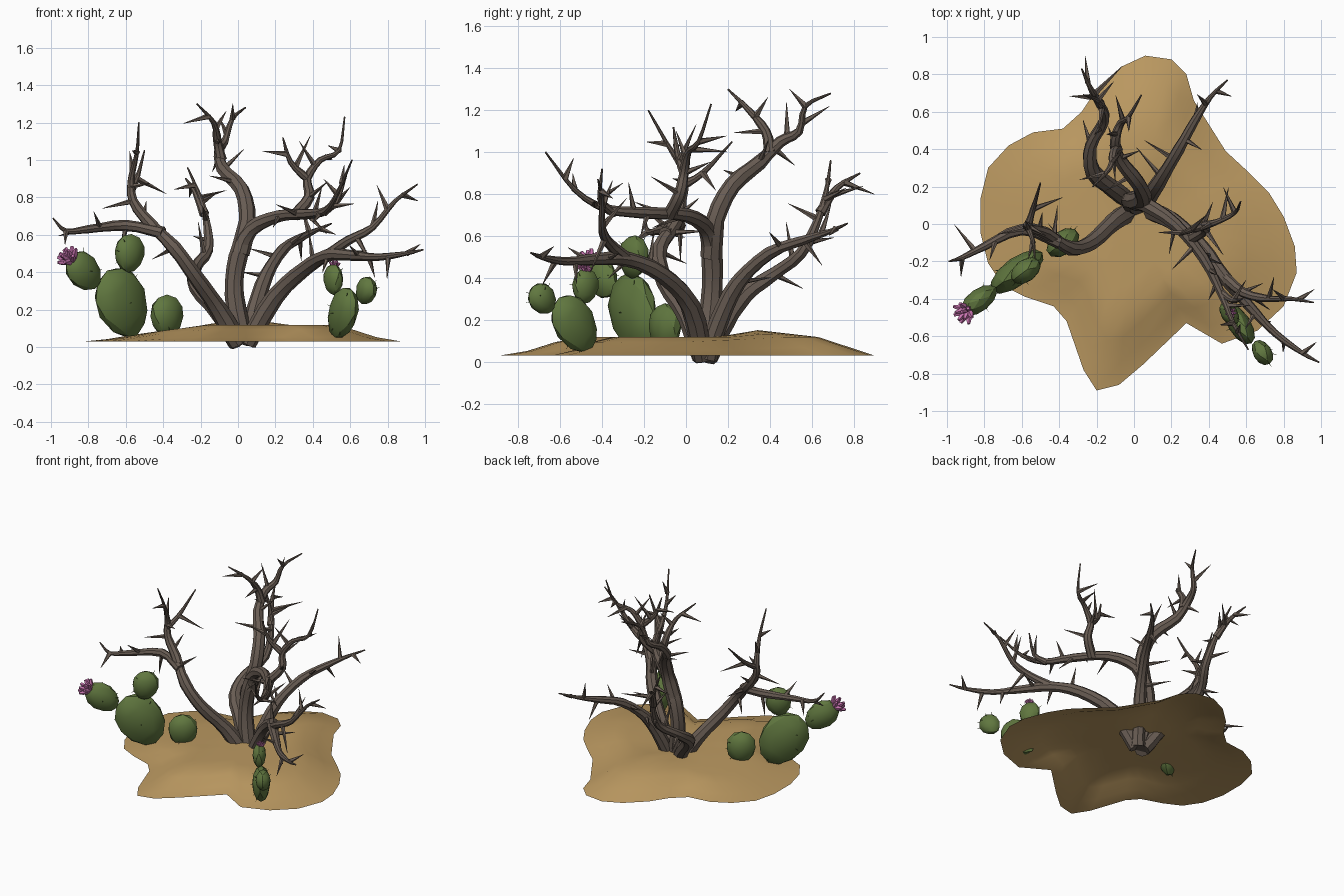
import bpy, bmesh, math, random
from mathutils import Vector, Matrix

random.seed(4)
cube = bpy.data.objects.get("Cube")
if cube:
    bpy.data.objects.remove(cube, do_unlink=True)


def material(name, rgb):
    m = bpy.data.materials.new(name)
    m.use_nodes = True
    m.diffuse_color = (*rgb, 1)
    bsdf = next(n for n in m.node_tree.nodes if n.type == 'BSDF_PRINCIPLED')
    bsdf.inputs["Base Color"].default_value = (*rgb, 1)
    return m


bark = material("brown_bark", (.14, .108, .087))
sand = material("sand", (.5, .32, .12))
green = material("cactus_green", (.118, .185, .05))
pink = material("flower_pink", (.6, .18, .45))


def finish(bm, name, mat, angle=35):
    me = bpy.data.meshes.new(name)
    bm.normal_update()
    bm.to_mesh(me)
    bm.free()
    me.materials.append(mat)
    ob = bpy.data.objects.new(name, me)
    bpy.context.collection.objects.link(ob)
    bpy.ops.object.select_all(action='DESELECT')
    ob.select_set(True)
    bpy.context.view_layer.objects.active = ob
    bpy.ops.object.shade_smooth_by_angle(angle=math.radians(angle))


def smooth_path(pts, steps=3):
    """Catmull-Rom resampling of a rough path."""
    p = [Vector(q) for q in pts]
    p = [2 * p[0] - p[1]] + p + [2 * p[-1] - p[-2]]
    out = []
    for a, b, c, d in zip(p, p[1:], p[2:], p[3:]):
        for i in range(steps):
            t = i / steps
            out.append(.5 * (2 * b + (c - a) * t + (2 * a - 5 * b + 4 * c - d) * t * t
                             + (3 * b - a - 3 * c + d) * t ** 3))
    return out + [p[-2]]


def tube(bm, path, r0, r1, sides=8, power=1, wobble=0):
    """Tapered tube along a path."""
    rings, n = [], len(path) - 1
    side = None
    for i, p in enumerate(path):
        d = (path[min(i + 1, n)] - path[max(i - 1, 0)]).normalized()
        side = (side if side else d.orthogonal())
        side = (side - d * side.dot(d)).normalized()
        up = d.cross(side)
        r = (r0 + (r1 - r0) * (i / n) ** power) * (1 + random.uniform(-wobble, wobble))
        rings.append([bm.verts.new(p + r * (math.cos(a) * side + math.sin(a) * up))
                      for a in (math.tau * k / sides for k in range(sides))])
    for lo, hi in zip(rings, rings[1:]):
        for k in range(sides):
            j = (k + 1) % sides
            bm.faces.new((lo[k], lo[j], hi[j], hi[k]))
    bm.faces.new(rings[0][::-1])
    bm.faces.new(rings[-1])


def branch(name, pts, r0, r1=.004, bare=.3, gap=.075):
    """Bent limb with thorns spiralling around it."""
    bm = bmesh.new()
    path = smooth_path(pts)
    tube(bm, path, r0, r1, power=1.25, wobble=.07)
    turn, run, n = random.uniform(0, 6), 0, len(path) - 1
    for i in range(1, n - 1):
        run += (path[i] - path[i - 1]).length
        if i < bare * n or run < gap:
            continue
        run = 0
        turn += 2.4
        d = (path[i + 1] - path[i - 1]).normalized()
        out = Matrix.Rotation(turn, 3, d) @ d.orthogonal().normalized()
        aim = (out + d * random.uniform(.1, .7)).normalized()
        # Thorns shorten towards the end of the limb
        length = random.uniform(.14, .22) * (1.2 - .6 * i / n)
        tube(bm, [path[i], path[i] + aim * length * .5, path[i] + aim * length], .017, .001, 5)
    finish(bm, name, bark)


# Main limbs rising from the root
branch("front_limb", [(.03, .09, .02), (-.02, .12, .28), (0, .125, .48), (.07, .1, .63),
       (.22, 0, .70), (.37, -.18, .71), (.47, -.38, .73), (.53, -.53, .82), (.61, -.67, 1.0)], .058, bare=.5)
branch("low_front_limb", [(.05, .08, .02), (.2, .02, .27), (.36, -.12, .42), (.48, -.28, .49),
       (.6, -.42, .49), (.75, -.58, .48), (.9, -.69, .50), (.99, -.74, .52)], .052)
branch("left_limb", [(0, .08, .02), (-.11, .01, .21), (-.23, -.1, .38), (-.34, -.13, .53),
       (-.47, -.05, .66), (-.56, -.02, .78), (-.57, -.01, .9), (-.54, -.09, 1.04), (-.53, -.18, 1.2)], .052, bare=.35)
branch("back_limb", [(0, .1, .02), (-.1, .18, .18), (-.22, .28, .32), (-.23, .42, .42),
       (-.16, .55, .52), (-.17, .63, .68), (-.21, .67, .82), (-.27, .69, .96)], .052, bare=.4)
branch("back_right_limb", [(.05, .1, .02), (.09, .16, .2), (.15, .25, .38), (.24, .4, .52),
       (.33, .56, .58), (.41, .68, .62), (.50, .77, .66)], .05)
branch("tall_limb", [(.01, .12, .5), (.05, .14, .68), (.02, .22, .84), (-.08, .35, .95), (-.1, .45, 1.05),
       (-.07, .54, 1.1), (-.03, .57, 1.22), (.04, .69, 1.28)], .05)

# Side limbs
branch("tall_fork", [(-.09, .4, 1.0), (-.11, .38, 1.1), (-.13, .3, 1.2), (-.22, .2, 1.3)], .03)
branch("middle_fork", [(.3, -.08, .7), (.38, -.03, .8), (.37, -.01, .9), (.44, .01, 1.0),
       (.54, .06, 1.05), (.57, .12, 1.23)], .032, bare=.15)
branch("middle_twig", [(.37, -.01, .9), (.28, -.04, .99), (.24, -.06, 1.12)], .022)
branch("low_front_fork", [(.48, -.28, .49), (.59, -.37, .57), (.72, -.4, .64), (.84, -.4, .78), (.96, -.42, .87)], .03)
branch("front_twig", [(.46, -.36, .72), (.53, -.41, .78), (.58, -.4, .92)], .022)
branch("left_fork", [(-.4, -.1, .61), (-.6, -.03, .65), (-.8, -.12, .63), (-.92, -.18, .62), (-.99, -.2, .69)], .034, bare=.2)
branch("left_twig", [(-.57, -.02, .84), (-.54, .08, .9), (-.5, .22, 1.05)], .022)
branch("back_fork", [(-.18, .64, .71), (-.23, .72, .83), (-.28, .83, .9)], .026, bare=.2)


# Sand mound: a sheet of shrinking copies of its outline
outline = [(.06, .9), (.2, .88), (.28, .8), (.32, .66), (.49, .39), (.62, .27), (.72, .17), (.8, .04),
           (.86, -.12), (.87, -.26), (.8, -.44), (.66, -.57), (.47, -.64), (.28, -.53), (.05, -.75),
           (-.08, -.86), (-.2, -.89), (-.27, -.78), (-.36, -.52), (-.43, -.44), (-.58, -.39), (-.7, -.33),
           (-.78, -.21), (-.82, -.05), (-.82, .14), (-.78, .3), (-.67, .42), (-.54, .49), (-.38, .51),
           (-.28, .6), (-.2, .72), (-.07, .84)]


def mound(x, y, t):
    rise = min(1, (1 - t) * (2.2 + 1.5 * max(0, y)))
    east = min(1, max(0, (x + .52) / .36))
    bump = .035 * math.exp(-((x - .04) ** 2 + (y - .37) ** 2) / .02)
    return .03 + rise * rise * (3 - 2 * rise) * (.042 + .046 * east + bump)


bm = bmesh.new()
rings = [[bm.verts.new((x * t, y * t, mound(x * t, y * t, t))) for x, y in outline]
         for t in (1, .85, .7, .55, .38, .2)]
count = len(outline)
for a, b in zip(rings, rings[1:]):
    for k in range(count):
        j = (k + 1) % count
        bm.faces.new((a[j], a[k], b[k], b[j]))
bm.faces.new(rings[-1])
bmesh.ops.recalc_face_normals(bm, faces=bm.faces)
finish(bm, "sand_mound", sand, 60)


# Cactus pads: egg shaped, flattened across their facing direction
def pad(name, centre, half_width, half_thick, half_height, heading, lean):
    bm = bmesh.new()
    bmesh.ops.create_icosphere(bm, subdivisions=2, radius=1)
    frame = (Matrix.Translation(centre) @ Matrix.Rotation(math.radians(heading), 4, 'Z')
             @ Matrix.Rotation(math.radians(lean), 4, 'Y'))
    for v in bm.verts:
        egg = 1 + .1 * v.co.z
        v.co = frame @ Vector((v.co.x * half_width * egg, v.co.y * half_thick * egg, v.co.z * half_height))
    # Small spines on the pad
    for v in random.sample(list(bm.verts), 5):
        out = (v.co - Vector(centre)).normalized()
        tube(bm, [v.co - out * .01, v.co + out * .02], .003, .0005, 3)
    finish(bm, name, green, 25)


LEFT, RIGHT = 217, -58
pad("left_cactus_base", (-.62, -.25, .235), .16, .075, .2, LEFT, 30)
pad("left_cactus_top", (-.58, -.25, .5), .09, .06, .105, LEFT, -8)
pad("left_cactus_arm", (-.825, -.405, .405), .095, .06, .125, LEFT, 52)
pad("left_cactus_small", (-.38, -.10, .165), .1, .065, .115, LEFT, 0)
pad("right_cactus_base", (.56, -.53, .18), .11, .06, .155, RIGHT, 36)
pad("right_cactus_top", (.51, -.48, .36), .07, .045, .085, RIGHT, -8)
pad("right_cactus_arm", (.685, -.685, .3), .07, .05, .08, RIGHT, 40)


# Flowers: pointed petals fanned around an axis
def flower(name, base, axis, size):
    bm = bmesh.new()
    base, axis = Vector(base), Vector(axis).normalized()
    side = axis.orthogonal().normalized()
    for ring, (number, spread) in enumerate(((7, 1.1), (4, .4))):
        for k in range(number):
            out = Matrix.Rotation(math.tau * k / number + ring * .3, 3, axis) @ side
            d = (axis + out * spread).normalized()
            tube(bm, [base, base + d * size * .65, base + d * size], size * .22, size * .1, 5, power=2)
    finish(bm, name, pink, 30)


flower("left_flower", (-.885, -.455, .455), (-.5, -.4, .6), .085)
flower("right_flower", (.515, -.475, .425), (.1, .05, 1), .04)
